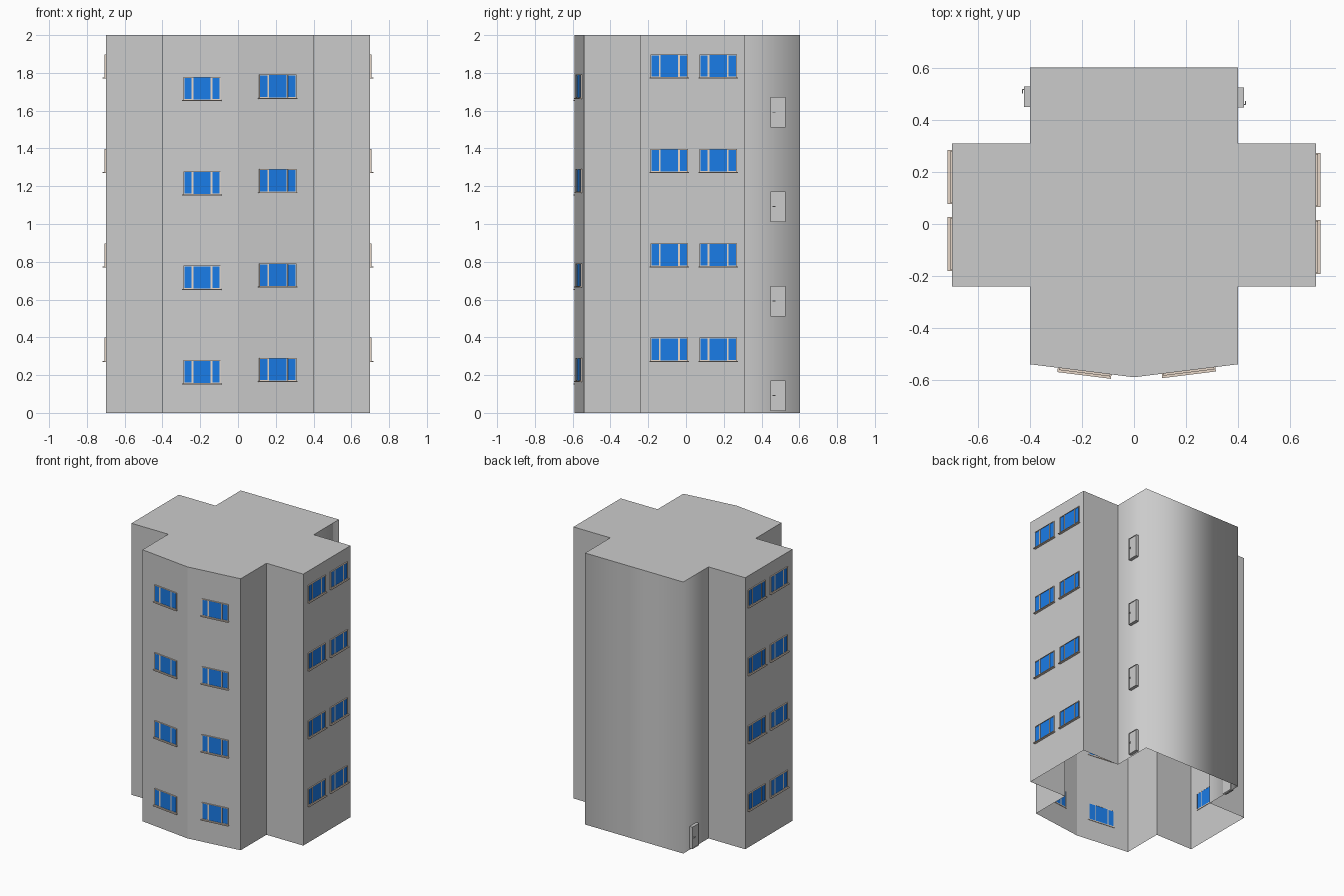
import bpy, bmesh, math
from mathutils import Vector, Matrix

if "Cube" in bpy.data.objects:
    bpy.data.objects.remove(bpy.data.objects["Cube"])


def material(name, rgb):
    m = bpy.data.materials.new(name)
    m.diffuse_color = (*rgb, 1)
    m.use_nodes = True
    m.node_tree.nodes["Principled BSDF"].inputs["Base Color"].default_value = m.diffuse_color
    return m


BLUE = material("blue_glass", (0.01, 0.2, 0.8))
BEIGE = material("beige_frame", (0.8, 0.68, 0.58))


def box_mesh(name, boxes, mats=()):
    """One mesh from boxes (x0, x1, y0, y1, z0, z1, material index)."""
    bm = bmesh.new()
    for x0, x1, y0, y1, z0, z1, mi in boxes:
        mat = (Matrix.Translation(((x0 + x1) / 2, (y0 + y1) / 2, (z0 + z1) / 2))
               @ Matrix.Diagonal((x1 - x0, y1 - y0, z1 - z0, 1)))
        verts = bmesh.ops.create_cube(bm, size=1, matrix=mat)["verts"]
        for f in {f for v in verts for f in v.link_faces}:
            f.material_index = mi
    me = bpy.data.meshes.new(name)
    bm.to_mesh(me)
    bm.free()
    for m in mats:
        me.materials.append(m)
    return me


def place(name, mesh, loc, angle):
    ob = bpy.data.objects.new(name, mesh)
    ob.location = loc
    ob.rotation_euler.z = angle
    bpy.context.collection.objects.link(ob)
    return ob


# Building shell: cross-shaped plan with a bowed front, open underneath
half = [(0, -0.59), (0.4, -0.54), (0.4, -0.24), (0.7, -0.24),
        (0.7, 0.31), (0.4, 0.31), (0.4, 0.603)]
plan = half + [(-x, y) for x, y in reversed(half[1:])]
bm = bmesh.new()
low = [bm.verts.new((x, y, 0)) for x, y in plan]
top = [bm.verts.new((x, y, 2)) for x, y in plan]
n = len(plan)
for i in range(n):
    j = (i + 1) % n
    f = bm.faces.new((low[i], low[j], top[j], top[i]))
    f.smooth = i in (5, 6, 7)          # back block is softly shaded
bm.faces.new(top)
shell = bpy.data.meshes.new("building")
bm.to_mesh(shell)
bm.free()
place("building", shell, (0, 0, 0), 0)


# Window: local x along the wall, -y outward, origin at bottom centre
def ring(x0, x1, z0, z1, t, y0, y1, mi):
    return [(x0, x0 + t, y0, y1, z0, z1, mi), (x1 - t, x1, y0, y1, z0, z1, mi),
            (x0 + t, x1 - t, y0, y1, z0, z0 + t, mi),
            (x0 + t, x1 - t, y0, y1, z1 - t, z1, mi)]


parts = [(-0.104, 0.104, -0.017, 0.004, 0, 0.005, 1),        # sill
         (-0.046, 0.046, -0.004, 0.003, 0.005, 0.126, 0)]    # centre pane
parts += ring(-0.099, 0.099, 0.005, 0.128, 0.003, -0.008, 0.004, 1)
for s in (-1, 1):
    a, b = sorted((s * 0.053, s * 0.096))
    parts.append((a, b, -0.004, 0.003, 0.008, 0.125, 0))
    parts += ring(a, b, 0.008, 0.125, 0.002, -0.007, 0.003, 1)
    a, b = sorted((s * 0.046, s * 0.053))
    parts.append((a, b, -0.006, 0.003, 0.005, 0.126, 1))     # mullion
window = box_mesh("window", parts, (BLUE, BEIGE))

# Door: frame, recessed leaf and lever handle
door_parts = ring(-0.039, 0.039, 0, 0.162, 0.004, -0.023, 0.002, 0)
door_parts += [(-0.035, 0.035, -0.019, 0.002, 0.004, 0.158, 0),
               (-0.029, -0.025, -0.030, -0.019, 0.080, 0.084, 0),
               (-0.029, -0.013, -0.031, -0.028, 0.080, 0.084, 0)]
door = box_mesh("door", door_parts)

# Repeat on four floors
bow = math.atan2(0.05, 0.4)
for k in range(4):
    z = 0.5 * k
    place(f"front_window_left_{k}", window, (-0.19, -0.59 + 0.19 / 8, z + 0.151), -bow)
    place(f"front_window_right_{k}", window, (0.21, -0.59 + 0.21 / 8, z + 0.163), bow)
    for y in (-0.088, 0.17):
        place(f"right_window_{k}", window, (0.7, y, z + 0.27), math.pi / 2)
        place(f"left_window_{k}", window, (-0.7, y + 0.011, z + 0.27), -math.pi / 2)
    place(f"right_door_{k}", door, (0.4, 0.487, z + 0.01), math.pi / 2)
place("left_door", door, (-0.4, 0.49, 0.01), -math.pi / 2)
